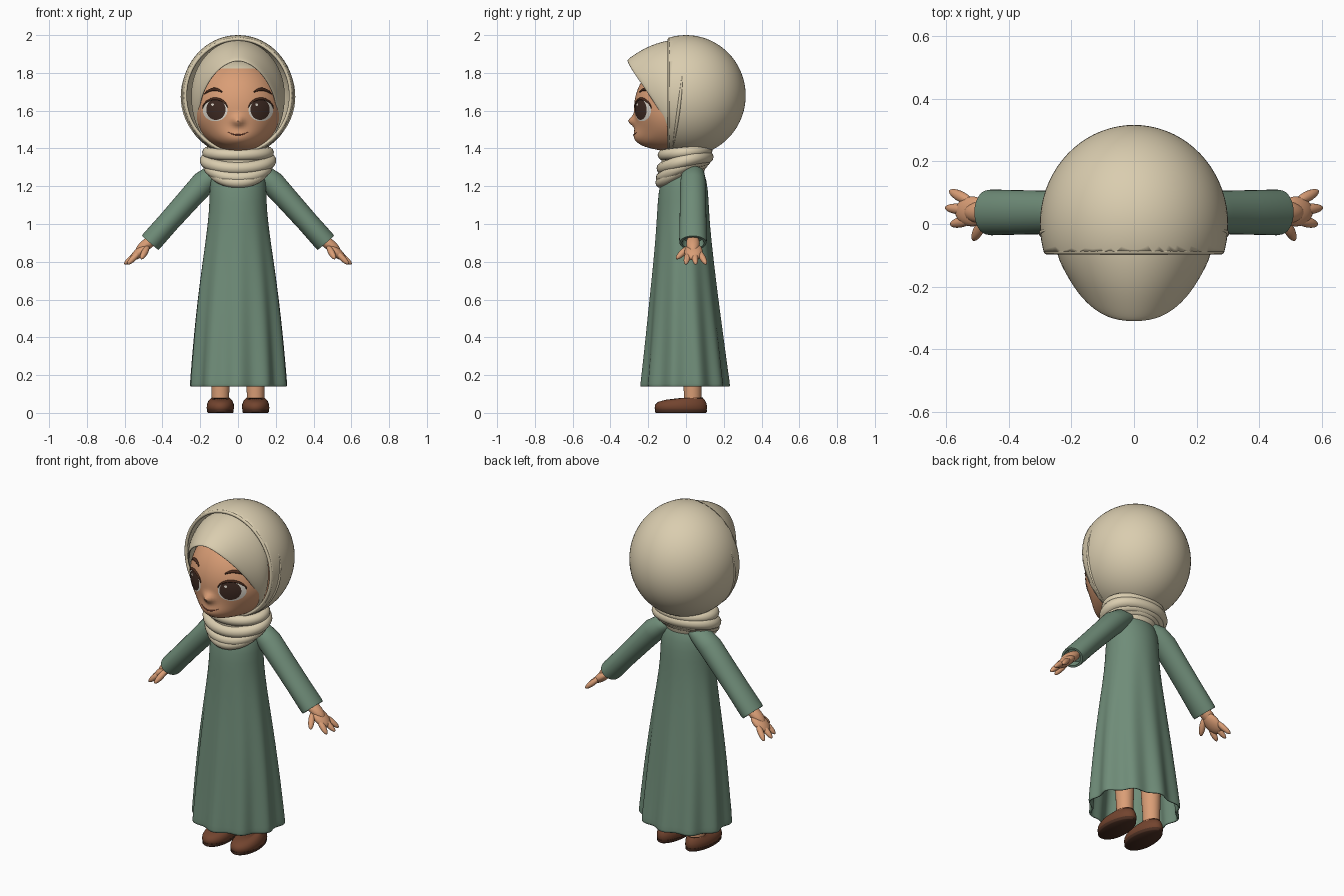
import bpy, bmesh
from math import sin, cos, pi, sqrt, exp, radians
from mathutils import Vector

if "Cube" in bpy.data.objects:
    bpy.data.objects.remove(bpy.data.objects["Cube"])


def material(name, r, g, b):
    m = bpy.data.materials.new(name)
    m.use_nodes = True
    m.diffuse_color = (r, g, b, 1)
    bsdf = m.node_tree.nodes["Principled BSDF"]
    bsdf.inputs["Base Color"].default_value = (r, g, b, 1)
    bsdf.inputs["Roughness"].default_value = 0.7
    return m


CREAM = material("cream_cloth", .70, .61, .43)
GREEN = material("sage_cloth", .16, .265, .19)
SKIN = material("skin", .70, .34, .18)
LEATHER = material("brown_leather", .17, .058, .028)
SOLE = material("dark_sole", .07, .028, .016)
WHITE = material("eye_white", .75, .70, .62)
IRIS = material("dark_brown_iris", .05, .024, .017)
HAIR = material("brow_brown", .07, .025, .013)
LIP = material("lip_line", .25, .07, .04)


def smooth(ob, angle=50):
    bpy.ops.object.select_all(action='DESELECT')
    bpy.context.view_layer.objects.active = ob
    ob.select_set(True)
    bpy.ops.object.shade_smooth_by_angle(angle=radians(angle))
    return ob


def finish(name, bm, mat):
    bmesh.ops.recalc_face_normals(bm, faces=bm.faces)
    me = bpy.data.meshes.new(name)
    bm.to_mesh(me)
    bm.free()
    ob = bpy.data.objects.new(name, me)
    bpy.context.collection.objects.link(ob)
    me.materials.append(mat)
    return smooth(ob)


def loft(name, rings, mat, closed=True, start=True, end=True):
    """Skin a list of equally long point rings."""
    bm = bmesh.new()
    rows = [[bm.verts.new(p) for p in ring] for ring in rings]
    n = len(rows[0])
    for a, b in zip(rows, rows[1:]):
        for i in range(n if closed else n - 1):
            j = (i + 1) % n
            bm.faces.new((a[i], a[j], b[j], b[i]))
    if start:
        bm.faces.new(rows[0])
    if end:
        bm.faces.new(rows[-1])
    return finish(name, bm, mat)


def tube(name, pts, radius, mat, cyclic=False, radii=None):
    cu = bpy.data.curves.new(name, 'CURVE')
    cu.dimensions = '3D'
    cu.bevel_depth = radius
    cu.bevel_resolution = 4
    cu.use_fill_caps = True
    sp = cu.splines.new('POLY')
    sp.points.add(len(pts) - 1)
    for i, p in enumerate(pts):
        sp.points[i].co = (*p, 1)
        sp.points[i].radius = radii[i] if radii else 1
    sp.use_cyclic_u = cyclic
    ob = bpy.data.objects.new(name, cu)
    bpy.context.collection.objects.link(ob)
    cu.materials.append(mat)
    bpy.ops.object.select_all(action='DESELECT')
    bpy.context.view_layer.objects.active = ob
    ob.select_set(True)
    bpy.ops.object.convert(target='MESH')
    return smooth(bpy.context.view_layer.objects.active)


def ellipsoid(center, size, seg=64):
    bm = bmesh.new()
    bmesh.ops.create_uvsphere(bm, u_segments=seg, v_segments=seg // 2, radius=1)
    for v in bm.verts:
        v.co = Vector(center) + Vector(a * b for a, b in zip(v.co, size))
    return bm


def pod(name, a, b, wide, thick, mat):
    """Ellipsoid stretched from a to b."""
    a, b = Vector(a), Vector(b)
    d = b - a
    ob = finish(name, ellipsoid((0, 0, 0), (d.length / 2, wide, thick), 24), mat)
    ob.location = (a + b) / 2
    ob.rotation_euler = d.to_track_quat('X', 'Z').to_euler()
    return ob


def thicken(ob, t):
    m = ob.modifiers.new("thickness", 'SOLIDIFY')
    m.thickness = t
    m.offset = -1


# Face surface: rounded head with muzzle and nose bumps
FC, FW = Vector((0, -.04, 1.61)), .235


def tall(z):
    return .26 if z > FC.z else .23


def bump(x, z):
    f = sqrt(max(0, 1 - (x / FW) ** 2 - ((z - FC.z) / tall(z)) ** 2))
    muzzle = .07 * exp(-(x / .13) ** 2 - ((z - 1.43) / .07) ** 2)
    nose = .036 * exp(-(x / .03) ** 2 - ((z - 1.545) / .026) ** 2)
    return f, (muzzle + nose) * min(1, 2 * f)


def on_face(x, z, lift=0.0):
    f, b = bump(x, z)
    return Vector((x, FC.y - FW * f - b - lift, z))


bm = ellipsoid(FC, (FW, FW, .23), 112)
for v in bm.verts:
    if v.co.z > FC.z:
        v.co.z = FC.z + (v.co.z - FC.z) * .26 / .23
    if v.co.y < FC.y:
        v.co.y -= bump(v.co.x, v.co.z)[1]
face = finish("face", bm, SKIN)
face.data.materials.append(CREAM)
for p in face.data.polygons:
    p.material_index = int(p.center.z > 1.825)


def patch(name, cx, cz, rx, rz, lift, mat):
    rings = [[on_face(cx + rx * k / 6 * cos(t * pi / 20), cz + rz * k / 6 * sin(t * pi / 20), lift)
              for t in range(40)] for k in range(1, 7)]
    loft(name, rings, mat, end=False)


def arc(t0, t1, n=14):
    return [t0 + (t1 - t0) * i / (n - 1) for i in range(n)]


taper = [.35 + .65 * sin(pi * i / 13) for i in range(14)]
for s, side in ((1, "left"), (-1, "right")):
    # Eyes and brows
    patch(side + "_eye_white", s * .121, 1.602, .065, .058, .002, WHITE)
    patch(side + "_iris", s * .117, 1.606, .051, .055, .004, IRIS)
    patch(side + "_eye_glint", s * .117 - .018, 1.632, .007, .007, .006, WHITE)
    tube(side + "_lashes", [on_face(s * (.121 + .067 * cos(a)), 1.603 + .06 * sin(a), .002)
                            for a in arc(.15, 2.9)], .007, HAIR, radii=taper)
    tube(side + "_brow", [on_face(s * x, 1.713 - 9 * (x - .125) ** 2, .001)
                          for x in arc(.085, .177)], .009, HAIR, radii=taper)
tube("mouth", [on_face(x, 1.472 + 5 * x * x, .0) for x in arc(-.055, .055)], .0035, LIP, radii=taper)

# Head scarf: rounded back shell with a rolled front edge
HC, HS = Vector((0, 0, 1.68)), Vector((.30, .316, .32))
bm = ellipsoid(HC, HS, 72)
bmesh.ops.bisect_plane(bm, geom=bm.verts[:] + bm.edges[:] + bm.faces[:],
                       plane_co=(0, -.09, 0), plane_no=(0, -1, 0), clear_outer=True)
thicken(finish("scarf_back", bm, CREAM), .015)
tube("scarf_band", [(.279 * sin(i * pi / 36), -.088, 1.68 + .299 * cos(i * pi / 36)) for i in range(72)],
     .009, CREAM, cyclic=True)


def on_scarf(y, z):
    return HS.x * sqrt(1 - (y / HS.y) ** 2 - ((z - HC.z) / HS.z) ** 2) - .003


for s, side in ((1, "left"), (-1, "right")):
    path = [(-.02 - .17 * (1.79 - z) ** 1.3, z) for z in arc(1.79, 1.41)]
    tube(side + "_scarf_fold", [(s * on_scarf(y, z), y, z) for y, z in path], .009, CREAM, radii=taper)

# Front hood, from the teardrop opening back under the band
rim = [(0, -.318, 1.875), (.07, -.31, 1.85), (.13, -.28, 1.80), (.18, -.225, 1.72), (.21, -.165, 1.63),
       (.215, -.10, 1.53), (.19, -.085, 1.45), (.12, -.085, 1.395), (0, -.085, 1.37)]
back_angles = (0, 20, 40, 60, 80, 105, 130, 155, 180)
swell = (1.19, 1.19, 1.18, 1.16, 1.13, 1.08, 1.03, 1, 1)
columns = []
for p, a, k in zip(rim, back_angles, swell):
    p = Vector(p)
    q = Vector((.255 * sin(radians(a)), -.06, 1.68 + .302 * cos(radians(a))))
    m = (p + q) / 2
    c = Vector((m.x * k, m.y, 1.68 + (m.z - 1.68) * k))
    columns.append([p * (1 - t) ** 2 + c * 2 * t * (1 - t) + q * t * t for t in (0, .15, .35, .55, .78, 1)])
columns += [[Vector((-v.x, v.y, v.z)) for v in col] for col in columns[-2:0:-1]]
hood = loft("scarf_front", [list(r) for r in zip(*columns)], CREAM, start=False, end=False)
thicken(hood, .014)
hood.modifiers.new("rounding", 'SUBSURF').levels = 2
hood.modifiers["rounding"].render_levels = 2


def ring(rx, ry, cy, z, n=48, wave=0.0, folds=10):
    out = []
    for i in range(n):
        t = 2 * pi * i / n
        k = 1 + wave * (cos(folds * t) - .4 + .4 * cos(3 * t + 1))
        out.append((rx * k * sin(t), cy - ry * k * cos(t), z))
    return out


# Draped neck folds
loft("neck_wrap", [ring(.10, .09, -.01, 1.24), ring(.15, .12, -.01, 1.31), ring(.16, .12, -.01, 1.37),
                   ring(.12, .10, 0, 1.42)], CREAM)
for i, (rx, ry, cy, zb, drop, r) in enumerate(((.16, .115, -.005, 1.385, .02, .03),
                                               (.17, .118, -.005, 1.355, .06, .033),
                                               (.155, .115, -.015, 1.335, .09, .03),
                                               (.135, .11, -.022, 1.32, .10, .03))):
    tube(f"neck_fold_{i + 1}", [(x, y, zb - drop * ((1 + (cy - y) / ry) / 2) ** 1.6)
                                for x, y, _ in ring(rx, ry, cy, 0)], r, CREAM, cyclic=True)

# Dress: half width, half depth, centre, height, fold strength
dress = loft("dress", [ring(*r[:4], 120, r[4]) for r in (
    (.06, .05, 0, 1.325, 0), (.12, .09, -.005, 1.30, 0), (.15, .125, -.013, 1.23, 0),
    (.15, .135, -.015, 1.12, 0), (.16, .14, -.015, 1.0, .004), (.192, .158, -.012, .8, .016),
    (.219, .18, -.01, .6, .026), (.24, .202, -.006, .4, .036), (.256, .225, -.003, .2, .045),
    (.26, .232, -.002, .145, .048), (.257, .229, -.002, .137, .048))], GREEN, end=False)
thicken(dress, .012)
dress.modifiers.new("rounding", 'SUBSURF').levels = 1
dress.modifiers["rounding"].render_levels = 1

for s, side in ((1, "left"), (-1, "right")):
    # Sleeve: elliptical sections square to the arm
    out = Vector((s * .758, 0, .653))
    rings = []
    for x, z, r, d in ((.07, 1.29, .03, .04), (.12, 1.27, .056, .06), (.18, 1.22, .065, .068),
                       (.27, 1.12, .061, .069), (.37, 1.008, .058, .071), (.455, .912, .059, .073),
                       (.466, .90, .057, .071), (.466, .90, .046, .058), (.44, .93, .042, .052)):
        c = Vector((s * x, .037, z))
        rings.append([c + out * r * cos(t * pi / 16) + Vector((0, d * sin(t * pi / 16), 0)) for t in range(32)])
    loft(side + "_sleeve", rings, GREEN)

    # Hand
    pod(side + "_wrist", (s * .42, .037, .94), (s * .54, .037, .85), .036, .03, SKIN)
    pod(side + "_palm", (s * .465, .04, .895), (s * .568, .04, .812), .048, .026, SKIN)
    for i, (y0, y1, tip) in enumerate(((.015, -.002, .585), (.043, .052, .602), (.068, .106, .588))):
        pod(f"{side}_finger_{i + 1}", (s * .515, y0, .858), (s * tip, y1, .787), .017, .016, SKIN)
    pod(side + "_thumb", (s * .475, .02, .885), (s * .513, -.052, .815), .017, .017, SKIN)

    # Leg and shoe
    cx = s * .093

    def moved(rx, ry, cy, z, slope=0.0):
        return [(cx + x * (1 - .7 * (y - cy)), y, z + slope * (y - cy)) for x, y, z in ring(rx, ry, cy, z, 32)]

    loft(side + "_leg", [moved(.045, .045, .035, .04), moved(.047, .047, .035, .12), moved(.058, .058, .03, .35)], SKIN)
    loft(side + "_sole", [moved(.066, .132, -.027, 0), moved(.070, .137, -.027, .004),
                          moved(.070, .137, -.027, .018)], SOLE)
    loft(side + "_shoe", [moved(.068, .134, -.027, .016), moved(.073, .139, -.027, .025),
                          moved(.071, .136, -.027, .046, .02), moved(.064, .124, -.024, .063, .04),
                          moved(.055, .10, -.01, .073, .04), moved(.048, .06, .03, .08, .02),
                          moved(.042, .05, .032, .07)], LEATHER)
